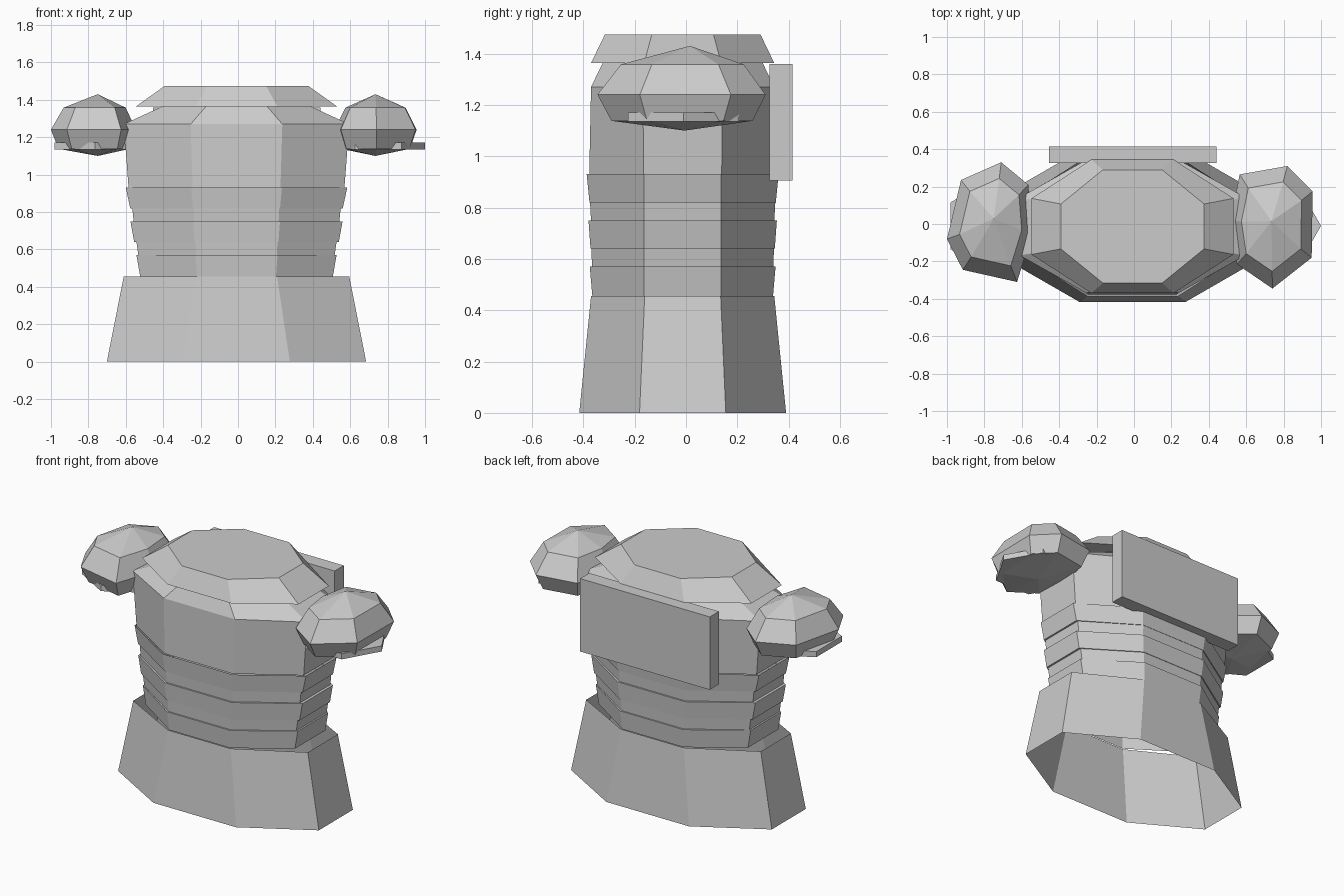
import bpy, bmesh

if "Cube" in bpy.data.objects:
    bpy.data.objects.remove(bpy.data.objects["Cube"])

CX, CY = -0.008, -0.013   # common centre of the torso rings


def loft(name, rings, cap_bottom=False, cap_top=False):
    """Skin a stack of equal-length rings; a cap is True (flat) or an apex point."""
    bm = bmesh.new()
    loops = [[bm.verts.new(p) for p in ring] for ring in rings]
    n = len(loops[0])
    for a, b in zip(loops, loops[1:]):
        for i in range(n):
            j = (i + 1) % n
            bm.faces.new((a[i], a[j], b[j], b[i]))
    for cap, loop in ((cap_bottom, loops[0][::-1]), (cap_top, loops[-1])):
        if cap is True:
            bm.faces.new(loop)
        elif cap:
            tip = bm.verts.new(cap)
            for i in range(n):
                bm.faces.new((loop[i], loop[(i + 1) % n], tip))
    bmesh.ops.recalc_face_normals(bm, faces=bm.faces)
    mesh = bpy.data.meshes.new(name)
    bm.to_mesh(mesh)
    bm.free()
    obj = bpy.data.objects.new(name, mesh)
    bpy.context.collection.objects.link(obj)
    return obj


def octagon(z, hx, hy, cx, cy):
    """Long octagon: half extents hx, hy; flat half lengths cx (front), cy (side)."""
    pts = [(hx, -cy), (hx, cy), (cx, hy), (-cx, hy),
           (-hx, cy), (-hx, -cy), (-cx, -hy), (cx, -hy)]
    return [(CX + x, CY + y, z) for x, y in pts]


# Flared open skirt
loft("skirt", [octagon(0, 0.693, 0.403, 0.285, 0.168),
               octagon(0.455, 0.603, 0.357, 0.217, 0.148)])

# Stepped waist: wide bands alternating with recessed ones
waist = [(0.455, 0.515, 0.352), (0.57, 0.535, 0.362),
         (0.57, 0.525, 0.353), (0.64, 0.535, 0.356),
         (0.64, 0.547, 0.359), (0.75, 0.567, 0.367),
         (0.75, 0.55, 0.357), (0.82, 0.557, 0.361),
         (0.82, 0.568, 0.363), (0.93, 0.592, 0.374)]
loft("waist_bands", [octagon(z, x, y, x * 0.41, 0.15) for z, x, y in waist])

# Chest with sloping shoulders
loft("chest", [octagon(0.93, 0.577, 0.364, 0.235, 0.152),
               octagon(1.27, 0.603, 0.357, 0.245, 0.155),
               octagon(1.363, 0.40, 0.312, 0.165, 0.12)], cap_top=True)

# Overhanging collar
loft("collar", [octagon(1.363, 0.54, 0.357, 0.22, 0.15),
                octagon(1.475, 0.383, 0.303, 0.158, 0.12)],
     cap_bottom=True, cap_top=True)

# Flat plate on the back
rect = [(-0.455, 0.325), (0.44, 0.325), (0.44, 0.415), (-0.455, 0.415)]
loft("back_plate", [[(x, y, z) for x, y in rect] for z in (0.905, 1.36)],
     cap_bottom=True, cap_top=True)

# Faceted shoulder pads: an uneven seven-sided outline, scaled per level
pads = {
    "left": ((-0.75, 0.01), [(-1.0, -0.08), (-0.915, -0.245), (-0.625, -0.31),
             (-0.545, -0.05), (-0.565, 0.21), (-0.71, 0.33), (-0.925, 0.235)]),
    "right": ((0.735, -0.005), [(0.515, 0.02), (0.55, -0.215), (0.74, -0.345),
              (0.95, -0.18), (0.955, 0.175), (0.82, 0.31), (0.565, 0.265)]),
}
for side, ((px, py), outline) in pads.items():
    rings = [[(px + (x - px) * s, py + (y - py) * s, z) for x, y in outline]
             for z, s in ((1.138, 0.84), (1.24, 1.0), (1.358, 0.73))]
    loft(side + "_shoulder_pad", rings,
         cap_bottom=(px, py, 1.10), cap_top=(px, py + 0.02, 1.43))

# Thin hexagonal arm rims under the pads
for side, x, turn in (("left", -0.765, 0.5236), ("right", 0.75, 0.0)):
    bpy.ops.mesh.primitive_cylinder_add(vertices=6, radius=0.25, depth=0.035,
                                        location=(x, -0.01, 1.153),
                                        rotation=(0, 0, turn + 1.5708))
    bpy.context.object.name = side + "_arm_rim"
